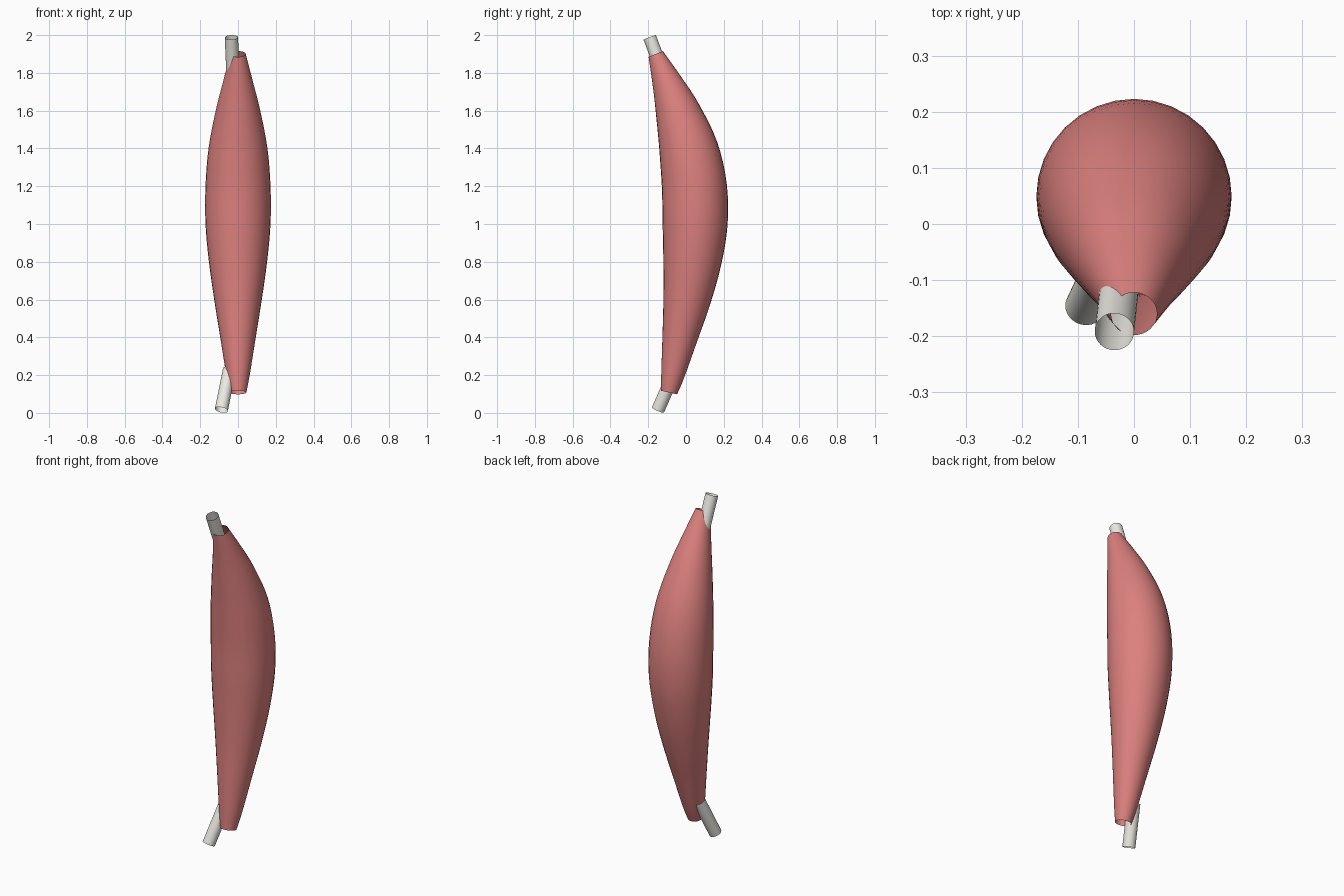
import bpy, bmesh, math
from mathutils import Vector

if "Cube" in bpy.data.objects:
    bpy.data.objects.remove(bpy.data.objects["Cube"])


def material(name, color):
    m = bpy.data.materials.new(name)
    m.diffuse_color = color
    m.use_nodes = True
    m.node_tree.nodes["Principled BSDF"].inputs["Base Color"].default_value = m.diffuse_color
    return m


def tube(name, path, radii, sides, mat):
    """Open tube with rings square to the path."""
    bm = bmesh.new()
    rings = []
    for i, p in enumerate(path):
        t = (path[min(i + 1, len(path) - 1)] - path[max(i - 1, 0)]).normalized()
        u = t.cross(Vector((1, 0, 0))).normalized()
        v = u.cross(t)
        rings.append([bm.verts.new(p + radii[i] * (u * math.cos(a) + v * math.sin(a)))
                      for a in (2 * math.pi * k / sides for k in range(sides))])
    for a, b in zip(rings, rings[1:]):
        for k in range(sides):
            n = (k + 1) % sides
            bm.faces.new((a[k], a[n], b[n], b[k])).smooth = True
    bmesh.ops.recalc_face_normals(bm, faces=bm.faces)
    # make sure the open tube faces outward
    f = bm.faces[:][0] if len(bm.faces) else None
    if f.normal.dot(f.calc_center_median() - (path[0] + path[1]) / 2) < 0:
        bmesh.ops.reverse_faces(bm, faces=bm.faces[:])
    me = bpy.data.meshes.new(name)
    bm.to_mesh(me)
    bm.free()
    me.materials.append(mat)
    ob = bpy.data.objects.new(name, me)
    bpy.context.collection.objects.link(ob)
    return ob


def smooth_path(keys, steps):
    """Catmull-Rom through the key points."""
    k = [2 * keys[0] - keys[1]] + keys + [2 * keys[-1] - keys[-2]]
    out = []
    for i in range(1, len(k) - 2):
        a, b, c, d = k[i - 1:i + 3]
        for s in range(steps):
            t = s / steps
            out.append(0.5 * (2 * b + (c - a) * t + (2 * a - 5 * b + 4 * c - d) * t ** 2
                              + (3 * b - a - 3 * c + d) * t ** 3))
    return out + [keys[-1]]


red = material("muscle_red", (0.72, 0.22, 0.21, 1))
ivory = material("tendon_ivory", (0.83, 0.82, 0.76, 1))

# muscle belly: centre y, height z, radius
keys = [Vector(k) for k in (
    (-0.09, 0.108, 0.044), (-0.07, 0.20, 0.062), (-0.032, 0.40, 0.094),
    (0.005, 0.60, 0.126), (0.033, 0.80, 0.154), (0.048, 1.0, 0.172),
    (0.044, 1.20, 0.172), (0.013, 1.40, 0.156), (-0.045, 1.60, 0.118),
    (-0.10, 1.75, 0.08), (-0.16, 1.90, 0.041))]
pts = smooth_path(keys, 4)
tube("muscle_belly", [Vector((0, p.x, p.y)) for p in pts], [p.z for p in pts], 32, red)

# tendons at both ends
for name, a, b in (("upper_tendon", (-0.027, -0.122, 1.80), (-0.035, -0.192, 1.988)),
                   ("lower_tendon", (-0.088, -0.148, 0.016), (-0.045, -0.055, 0.23))):
    tube(name, [Vector(a), Vector(b)], [0.035, 0.035], 32, ivory)
